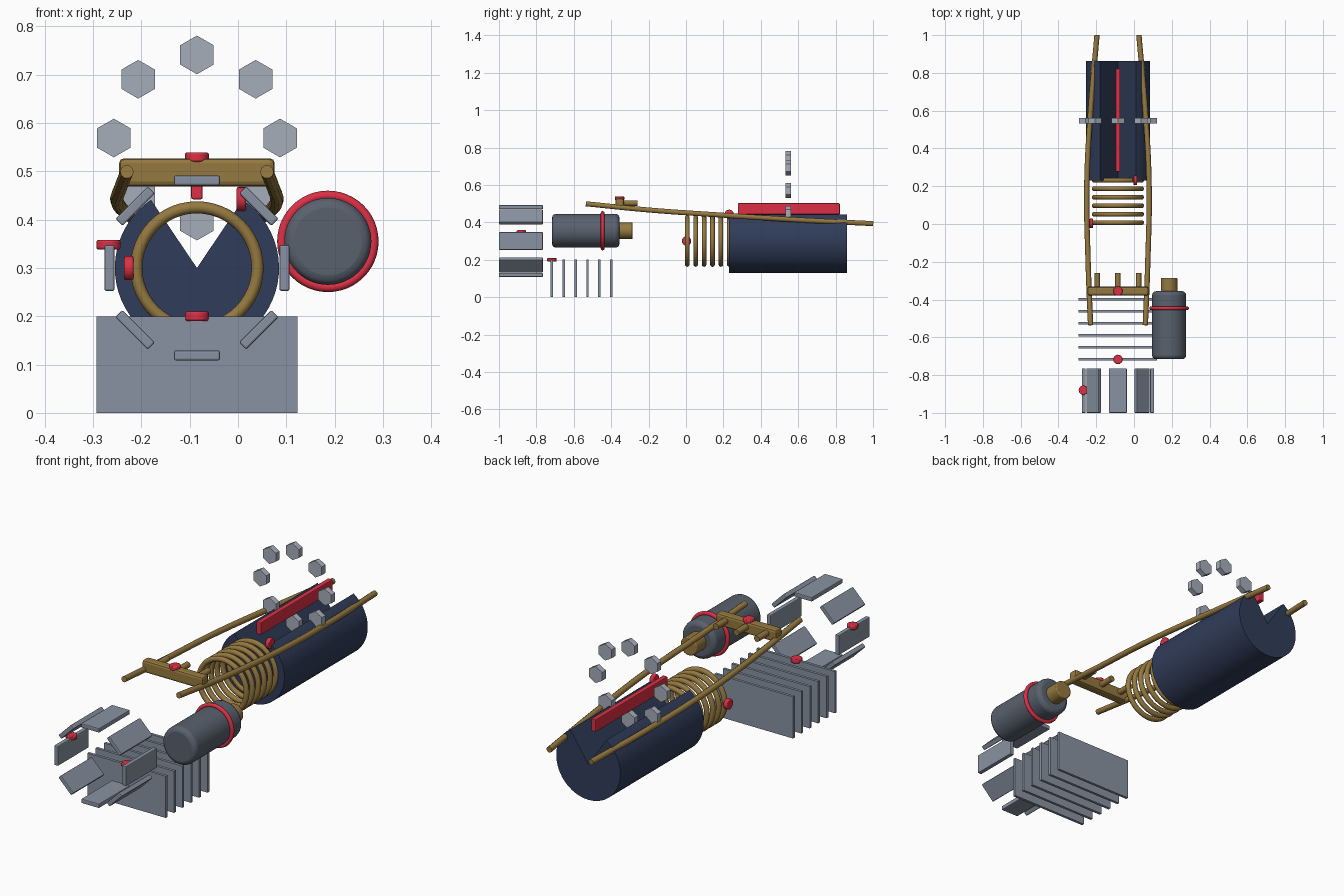
import bpy, bmesh, math
from mathutils import Vector

if "Cube" in bpy.data.objects:
    bpy.data.objects.remove(bpy.data.objects["Cube"])

CX, CZ = -0.085, 0.3      # main axis of the assembly


def material(name, rgb):
    m = bpy.data.materials.new(name)
    m.diffuse_color = (*rgb, 1)
    m.use_nodes = True
    m.node_tree.nodes["Principled BSDF"].inputs["Base Color"].default_value = m.diffuse_color
    return m


STEEL = material("steel", (0.25, 0.29, 0.36))
PALE = material("pale_steel", (0.38, 0.42, 0.49))
DARK = material("dark_steel", (0.10, 0.12, 0.155))
BRASS = material("brass", (0.30, 0.19, 0.05))
NAVY = material("navy", (0.03, 0.045, 0.10))
RED = material("red", (0.72, 0.03, 0.06))


def finish(ob, name, mat, bevel=0, smooth=True, segments=2):
    ob.name = name
    ob.data.materials.append(mat)
    if bevel:
        b = ob.modifiers.new("bevel", 'BEVEL')
        b.width, b.segments, b.limit_method = bevel, segments, 'ANGLE'
    if smooth:
        bpy.ops.object.select_all(action='DESELECT')
        ob.select_set(True)
        bpy.context.view_layer.objects.active = ob
        bpy.ops.object.shade_smooth_by_angle(angle=math.radians(35))
    return ob


def box(name, loc, size, mat, bevel=0, roll=0):
    bpy.ops.mesh.primitive_cube_add(size=1)
    ob = bpy.context.object
    for v in ob.data.vertices:
        v.co = v.co * Vector(size)
    ob.location, ob.rotation_euler = loc, (0, roll, 0)
    return finish(ob, name, mat, bevel, False)


def cylinder(name, loc, r, depth, axis, mat, bevel=0, sides=32, smooth=True, segments=2):
    rot = {'x': (0, math.pi / 2, 0), 'y': (math.pi / 2, 0, 0), 'z': (0, 0, 0)}[axis]
    bpy.ops.mesh.primitive_cylinder_add(vertices=sides, radius=r, depth=depth,
                                        location=loc, rotation=rot)
    return finish(bpy.context.object, name, mat, bevel, smooth, segments)


def ring(name, loc, major, minor, mat):
    bpy.ops.mesh.primitive_torus_add(location=loc, rotation=(math.pi / 2, 0, 0),
                                     major_radius=major, minor_radius=minor,
                                     major_segments=48, minor_segments=12)
    return finish(bpy.context.object, name, mat)


def pin(name, loc, axis='z'):
    cylinder(name, loc, 0.025, 0.02, axis, RED, 0.004, 16)


# Row of upright cooling fins
for i in range(6):
    box(f"fin_{i}", (CX, -0.717 + 0.0635 * i, 0.1), (0.416, 0.013, 0.2), STEEL)
pin("fin_pin", (CX, -0.717, 0.2))

# Ring of eight slabs at the front
for i in range(8):
    a = i * math.pi / 4
    box(f"slab_{i}", (CX + 0.181 * math.sin(a), -0.8825, CZ + 0.181 * math.cos(a)),
        (0.095, 0.235, 0.021), STEEL, 0.004, a)
pin("slab_pin", (-0.268, -0.88, 0.348))

# Coil made of six loops
for i in range(6):
    ring(f"coil_loop_{i}", (CX, 0.007 + 0.0449 * i, CZ), 0.1255, 0.0125, BRASS)
pin("coil_front_pin", (-0.226, 0.003, CZ), 'x')
pin("coil_back_pin", (0.007, 0.231, 0.443), 'x')

# Solid drum with a wedge notch along its top
bm = bmesh.new()
half, n = math.radians(34), 48
pts = [(CX, CZ)]
for i in range(n + 1):
    a = half + (2 * math.pi - 2 * half) * i / n
    pts.append((CX + 0.17 * math.sin(a), CZ + 0.17 * math.cos(a)))
face = bm.faces.new([bm.verts.new((x, 0.23, z)) for x, z in pts])
ext = bmesh.ops.extrude_face_region(bm, geom=[face])
bmesh.ops.translate(bm, vec=(0, 0.632, 0),
                    verts=[g for g in ext["geom"] if isinstance(g, bmesh.types.BMVert)])
bmesh.ops.recalc_face_normals(bm, faces=bm.faces)
mesh = bpy.data.meshes.new("notched_drum")
bm.to_mesh(mesh)
bm.free()
drum = bpy.data.objects.new("notched_drum", mesh)
bpy.context.collection.objects.link(drum)
finish(drum, "notched_drum", NAVY)

# Red strip above the notch
box("red_strip", (CX, 0.55, 0.472), (0.024, 0.545, 0.06), RED, 0.004)

# Ring of hexagonal nuts standing over the drum
for i in range(8):
    a = i * math.pi / 4
    ob = cylinder(f"hex_nut_{i}", (CX + 0.172 * math.sin(a), 0.547, 0.569 + 0.172 * math.cos(a)),
                  0.04, 0.028, 'y', PALE, 0, 6, False)

# Pair of long bowed rods
PATH = [(-0.535, 0.145, 0.499), (-0.2, 0.158, 0.466), (0.2, 0.165, 0.438),
        (0.6, 0.145, 0.413), (1.0, 0.111, 0.393)]
for side, label in ((-1, "left"), (1, "right")):
    cu = bpy.data.curves.new(f"{label}_rod", 'CURVE')
    cu.dimensions = '3D'
    cu.bevel_depth, cu.bevel_resolution, cu.use_fill_caps = 0.014, 3, True
    sp = cu.splines.new('BEZIER')
    sp.bezier_points.add(len(PATH) - 1)
    for p, (y, off, z) in zip(sp.bezier_points, PATH):
        p.co = (CX + side * off, y, z)
        p.handle_left_type = p.handle_right_type = 'AUTO'
    rod = bpy.data.objects.new(f"{label}_rod", cu)
    bpy.context.collection.objects.link(rod)
    cu.materials.append(BRASS)

# Crossbar joining the rods, with three pegs
box("crossbar", (CX, -0.355, 0.498), (0.322, 0.046, 0.058), BRASS, 0.01)
for i in (-1, 0, 1):
    cylinder(f"peg_{i + 1}", (CX + 0.109 * i, -0.302, 0.503), 0.0145, 0.085, 'y', BRASS, 0, 16)
pin("crossbar_pin", (CX, -0.355, 0.529))

# Canister with neck and red band
cylinder("canister", (0.186, -0.536, 0.355), 0.09, 0.36, 'y', DARK, 0.02, 48, True, 3)
cylinder("canister_neck", (0.186, -0.325, 0.355), 0.044, 0.08, 'y', BRASS, 0.005)
ring("canister_band", (0.186, -0.446, 0.355), 0.095, 0.01, RED)
